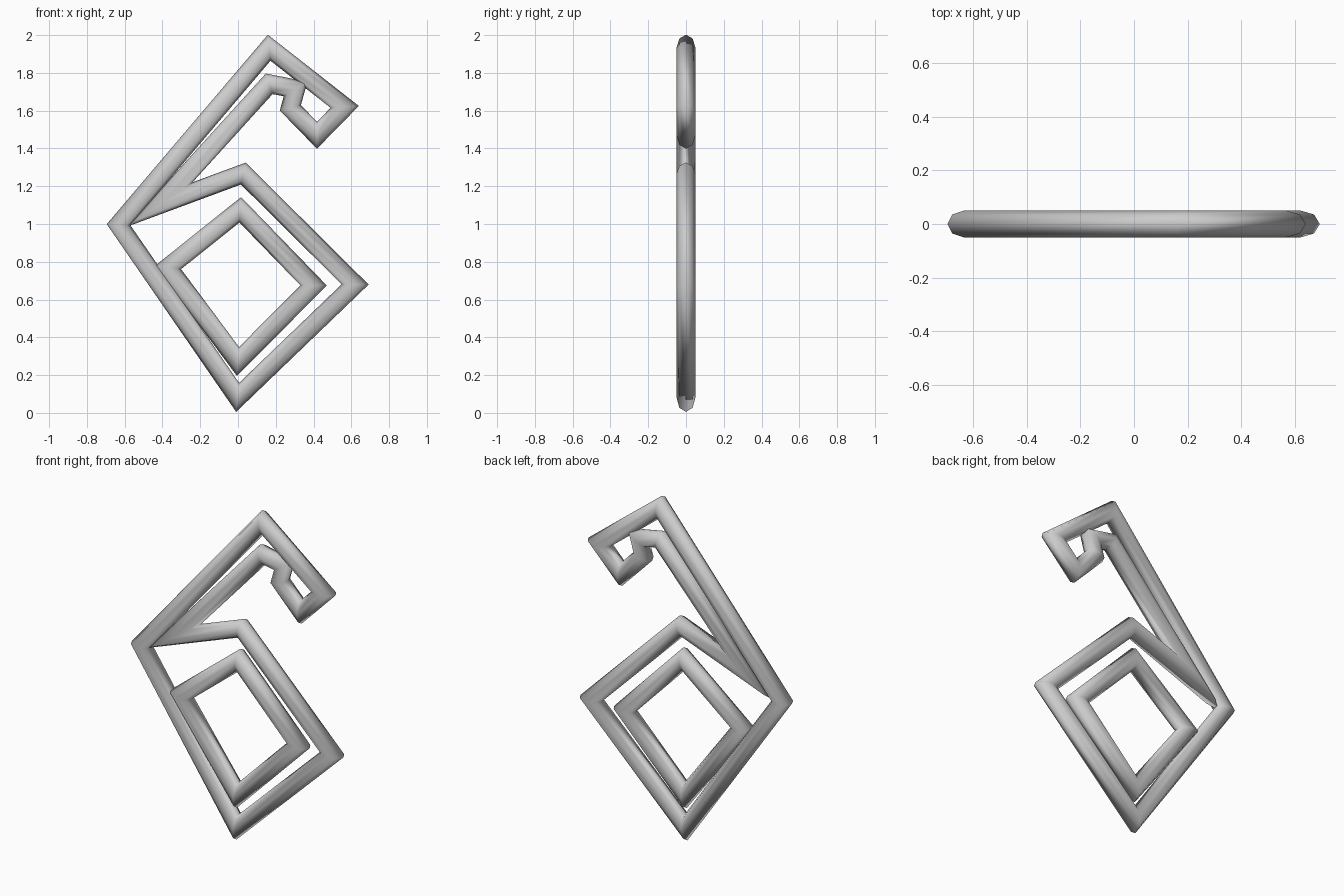
import bpy
import bmesh
import math
from mathutils import Vector

cube = bpy.data.objects.get("Cube")
if cube:
    bpy.data.objects.remove(cube, do_unlink=True)

RADIUS = 0.05
SIDES = 8

grey = bpy.data.materials.new("plain grey")
grey.use_nodes = True
colour = (0.6, 0.6, 0.6, 1.0)
grey.diffuse_color = colour
grey.node_tree.nodes["Principled BSDF"].inputs["Base Color"].default_value = colour


def mitred_loop(name, corners):
    """Closed round tube in the XZ plane with full mitre joints at its corners."""
    points = [Vector((x, 0, z)) for x, z in corners]
    count = len(points)
    bm = bmesh.new()
    rings = []
    for i, p in enumerate(points):
        before = (p - points[i - 1]).normalized()
        after = (points[(i + 1) % count] - p).normalized()
        n1 = Vector((-before.z, 0, before.x))
        n2 = Vector((-after.z, 0, after.x))
        mitre = (n1 + n2) / (1 + n1.dot(n2))
        ring = []
        for k in range(SIDES):
            a = math.tau * k / SIDES
            offset = mitre * math.cos(a) + Vector((0, math.sin(a), 0))
            ring.append(bm.verts.new(p + offset * RADIUS))
        rings.append(ring)
    for i in range(count):
        r, s = rings[i], rings[(i + 1) % count]
        for k in range(SIDES):
            j = (k + 1) % SIDES
            bm.faces.new((r[k], r[j], s[j], s[k])).smooth = True
    bmesh.ops.recalc_face_normals(bm, faces=bm.faces)
    mesh = bpy.data.meshes.new(name)
    bm.to_mesh(mesh)
    bm.free()
    mesh.materials.append(grey)
    obj = bpy.data.objects.new(name, mesh)
    bpy.context.collection.objects.link(obj)
    return obj


# Outer bent frame with the hooked upper arm
mitred_loop("outer_frame", [
    (0.165, 1.933), (0.565, 1.62), (0.418, 1.47), (0.277, 1.615),
    (0.305, 1.715), (0.165, 1.742), (-0.415, 1.103), (0.028, 1.267),
    (0.62, 0.68), (-0.002, 0.082), (-0.632, 0.996)])

# Inner four-cornered ring
mitred_loop("inner_ring", [
    (0.012, 1.075), (0.4, 0.675), (0.0, 0.272), (-0.37, 0.77)])
